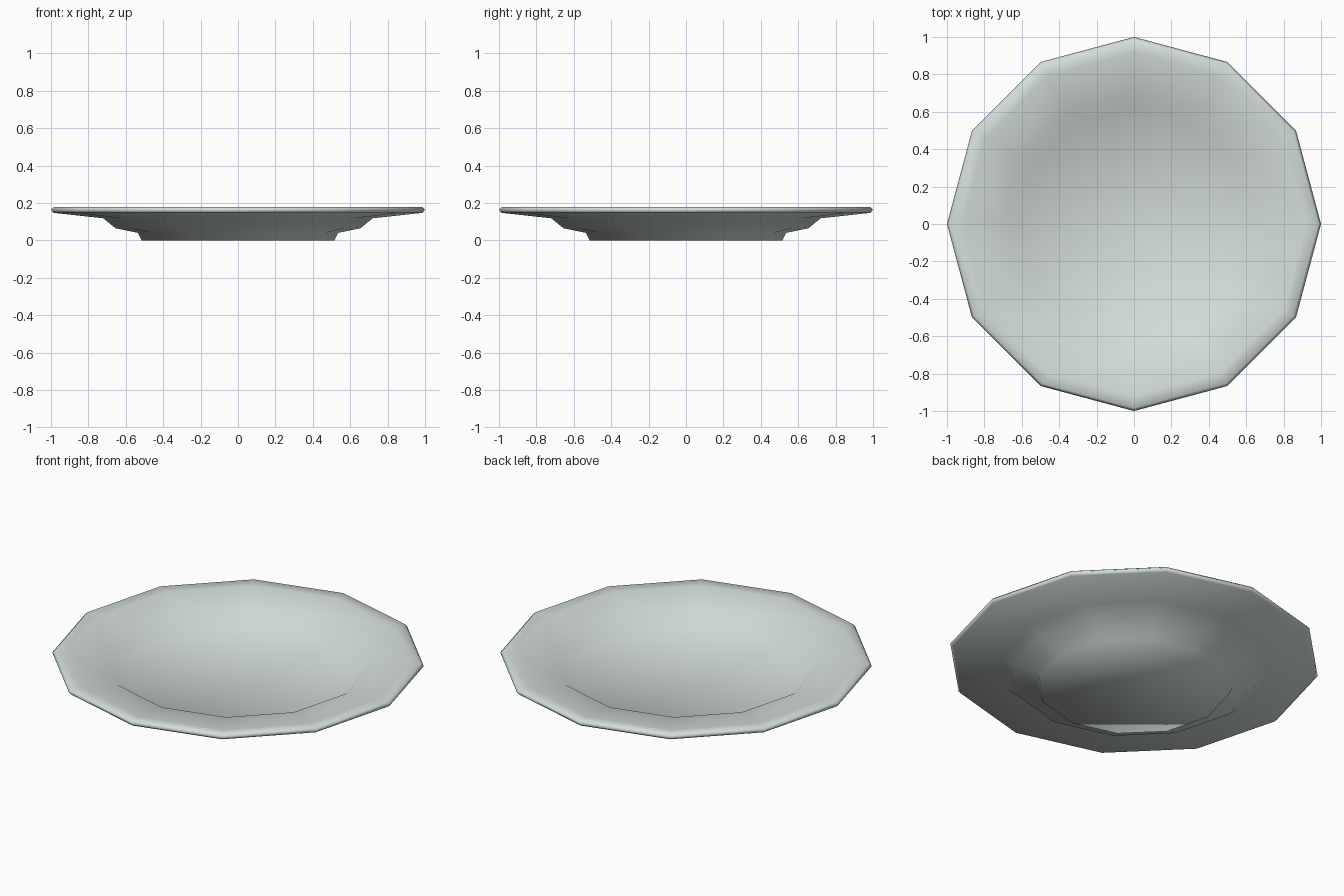
import bpy, bmesh, math

if "Cube" in bpy.data.objects:
    bpy.data.objects.remove(bpy.data.objects["Cube"])

SIDES = 12
# half cross-section (radius, height): foot, underside, lip, upper rim, well
profile = [(0.515, 0.0), (0.535, 0.04), (0.655, 0.065), (0.72, 0.118),
           (0.985, 0.147), (1.0, 0.163), (0.985, 0.178), (0.92, 0.172),
           (0.71, 0.15), (0.62, 0.085)]

glaze = bpy.data.materials.new("pale_grey_green_glaze")
glaze.diffuse_color = (0.66, 0.73, 0.71, 1)
glaze.use_nodes = True
glaze.node_tree.nodes["Principled BSDF"].inputs["Base Color"].default_value = glaze.diffuse_color

# plate: the profile turned around z in twelve steps
bm = bmesh.new()
rings = []
for r, z in profile:
    rings.append([bm.verts.new((r * math.cos(2 * math.pi * i / SIDES),
                                r * math.sin(2 * math.pi * i / SIDES), z))
                  for i in range(SIDES)])
for a, b in zip(rings, rings[1:]):
    for i in range(SIDES):
        j = (i + 1) % SIDES
        bm.faces.new((a[i], a[j], b[j], b[i]))

# underside and well floor
bm.faces.new(list(reversed(rings[0])))
bm.faces.new(rings[-1])
bmesh.ops.recalc_face_normals(bm, faces=bm.faces[:])
for f in bm.faces:
    f.smooth = True

mesh = bpy.data.meshes.new("plate")
bm.to_mesh(mesh)
bm.free()
mesh.materials.append(glaze)
plate = bpy.data.objects.new("plate", mesh)
bpy.context.collection.objects.link(plate)
